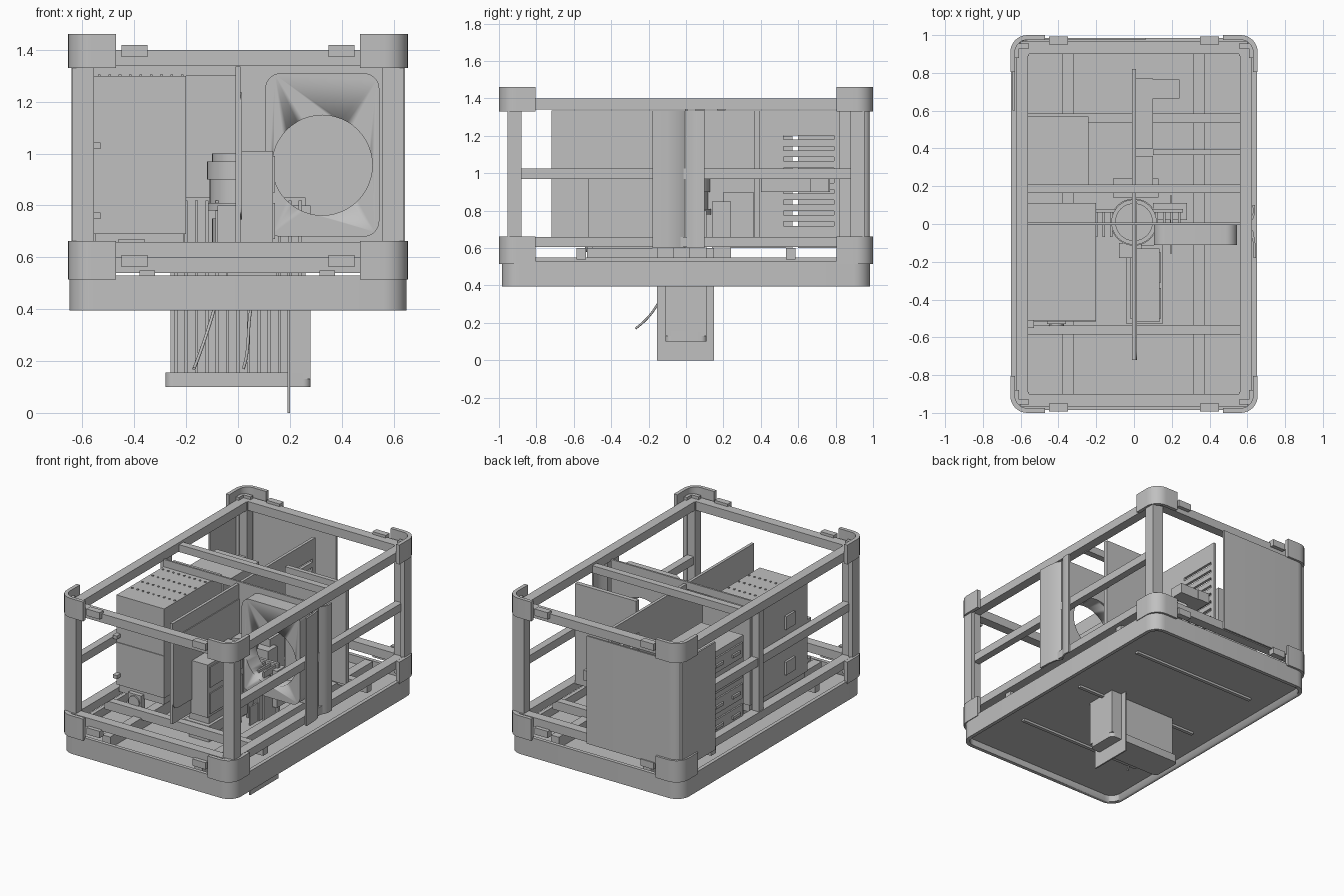
import bpy, bmesh
from math import sin, cos, pi
from mathutils import Vector

if "Cube" in bpy.data.objects:
    bpy.data.objects.remove(bpy.data.objects["Cube"])

GREY = (0.53, 0.53, 0.53, 1)
grey = bpy.data.materials.new("plain grey")
grey.use_nodes = True
grey.diffuse_color = GREY
grey.node_tree.nodes["Principled BSDF"].inputs["Base Color"].default_value = GREY


def finish(name, bm, smooth=False):
    bmesh.ops.recalc_face_normals(bm, faces=bm.faces)
    me = bpy.data.meshes.new(name)
    bm.to_mesh(me)
    bm.free()
    ob = bpy.data.objects.new(name, me)
    bpy.context.collection.objects.link(ob)
    me.materials.append(grey)
    if smooth:
        bpy.ops.object.select_all(action='DESELECT')
        bpy.context.view_layer.objects.active = ob
        ob.select_set(True)
        bpy.ops.object.shade_smooth_by_angle()
    return ob


def add_box(bm, x, y, z):
    verts = bmesh.ops.create_cube(bm, size=1)["verts"]
    for v in verts:
        for i, (lo, hi) in enumerate((x, y, z)):
            v.co[i] = lo + (v.co[i] + 0.5) * (hi - lo)


def boxes(name, *parts):
    bm = bmesh.new()
    for p in parts:
        add_box(bm, *p)
    return finish(name, bm)


def arc(cx, cy, r, a0, a1, n=8):
    return [(cx + r * cos(a0 + (a1 - a0) * i / n), cy + r * sin(a0 + (a1 - a0) * i / n)) for i in range(n + 1)]


def rounded(hx, hy, r):
    pts = []
    for k, (sx, sy) in enumerate(((1, 1), (-1, 1), (-1, -1), (1, -1))):
        pts += arc(sx * (hx - r), sy * (hy - r), r, k * pi / 2, (k + 1) * pi / 2)
    return pts


def prism(name, pts, lo, hi, axis='z', smooth=True):
    # extrude a 2D outline along z, or along y with (x, z) points
    bm = bmesh.new()
    place = (lambda p, h: (p[0], p[1], h)) if axis == 'z' else (lambda p, h: (p[0], h, p[1]))
    face = bm.faces.new([bm.verts.new(place(p, lo)) for p in pts])
    out = bmesh.ops.extrude_face_region(bm, geom=[face])
    shift = Vector(place((0, 0), hi - lo))
    bmesh.ops.translate(bm, vec=shift, verts=[v for v in out["geom"] if isinstance(v, bmesh.types.BMVert)])
    return finish(name, bm, smooth)


def cut(ob, cutter):
    m = ob.modifiers.new("opening", 'BOOLEAN')
    m.object, m.operation, m.solver = cutter, 'DIFFERENCE', 'EXACT'
    cutter.hide_render = True
    cutter.hide_set(True)


def corner_wrap(name, sx, sy, x_end, y_end, hx, hy, r, t, z0, z1):
    # sheet that wraps round one upright corner
    cx, cy = hx - r, hy - r
    outer = [(hx, y_end)] + arc(cx, cy, r, 0, pi / 2) + [(x_end, hy)]
    inner = [(hx - t, y_end)] + arc(cx, cy, r - t, 0, pi / 2) + [(x_end, hy - t)]
    prism(name, [(sx * x, sy * y) for x, y in outer + inner[::-1]], z0, z1)


# Tray: rounded wall with an inset floor, ribbed underneath
wall = prism("tray_wall", rounded(0.65, 0.985, 0.09), 0.395, 0.53)
cut(wall, prism("tray_cutter", rounded(0.625, 0.96, 0.07), 0.3, 0.6))
prism("tray_floor", rounded(0.63, 0.965, 0.07), 0.44, 0.475)
boxes("floor_ribs", *[((-0.48, 0.48), (y - 0.012, y + 0.012), (0.425, 0.45)) for y in (-0.55, 0.02, 0.6)])
boxes("floor_rails", *[((x - 0.03, x + 0.03), (-0.92, 0.92), (0.47, 0.55)) for x in (-0.35, 0.345)],
      *[((-0.6, 0.6), (y - 0.025, y + 0.025), (0.54, 0.6)) for y in (-0.56, 0.56)])

# Frame: corner posts, end beams, side beams and caps
posts, ends, sides, tabs = [], [], [], []
for sx in (-1, 1):
    for z0, z1 in ((0.605, 0.66), (1.34, 1.4)):
        sides.append((sorted((sx * 0.56, sx * 0.625)), (-0.95, 0.95), (z0, z1)))
    sides.append((sorted((sx * 0.565, sx * 0.615)), (-0.9, 0.9), (0.97, 1.025)))
    for sy in (-1, 1):
        posts.append((sorted((sx * 0.555, sx * 0.64)), sorted((sy * 0.93, sy * 0.955)), (0.53, 1.42)))
        posts.append((sorted((sx * 0.61, sx * 0.64)), sorted((sy * 0.88, sy * 0.955)), (0.53, 1.42)))
        posts.append((sorted((sx * 0.555, sx * 0.61)), sorted((sy * 0.89, sy * 0.93)), (0.53, 1.4)))
        for z in (0.585, 1.395):
            tabs.append((sorted((sx * 0.35, sx * 0.45)), sorted((sy * 0.95, sy * 0.992)), (z - 0.023, z + 0.023)))
        for z0, z1 in ((0.515, 0.663), (1.33, 1.462)):
            corner_wrap("corner_cap", sx, sy, 0.47, 0.805, 0.655, 1.0, 0.09, 0.025, z0, z1)
for sy in (-1, 1):
    for z0, z1 in ((0.6, 0.66), (1.34, 1.4)):
        ends.append(((-0.6, 0.6), sorted((sy * 0.9, sy * 0.965)), (z0, z1)))
boxes("frame_posts", *posts)
boxes("frame_end_beams", *ends)
boxes("frame_side_beams", *sides)
boxes("frame_tabs", *tabs)
boxes("top_cross_beam", ((-0.57, 0.57), (0.165, 0.21), (1.335, 1.385)))
boxes("top_strip", ((-0.56, 0.56), (-0.005, 0.008), (1.3, 1.35)))
boxes("right_middle_post", ((-0.62, -0.57), (0.05, 0.1), (0.6, 1.36)))

# Cover wrapped round the rear right corner
corner_wrap("rear_corner_cover", -1, 1, -0.06, 0.6, 0.643, 0.985, 0.08, 0.012, 0.6, 1.335)

# Creased side cover on the left
crease = [(0.645, -0.18), (0.642, -0.1), (0.632, -0.04), (0.61, -0.005), (0.632, 0.03), (0.642, 0.06), (0.64, 0.1)]
prism("left_creased_cover", crease + [(x - 0.012, y) for x, y in crease[::-1]], 0.6, 1.335)

# Slotted central partition with a raised rounded panel
wall = boxes("central_partition", ((-0.01, 0.01), (-0.72, 0.82), (0.65, 1.335)))
slots = [((-0.05, 0.05), (0.52, 0.79), (z - 0.011, z + 0.011)) for z in [0.73 + 0.0575 * i for i in range(9)]]
cut(wall, boxes("slot_cutter", *slots))
stamp = prism("partition_stamp", rounded(0.42, 0.245, 0.05), 0, 0.008)
stamp.rotation_euler = (pi / 2, 0, pi / 2)
stamp.location = (0.008, -0.3, 0.99)

# Fan shroud with a round opening and its neighbouring rear partition
pts = [(x + 0.325, z + 0.995) for x, z in rounded(0.22, 0.315, 0.06)]
shroud = prism("fan_shroud", pts, -0.11, 0.0, 'y')
plate = boxes("shroud_plate", ((0.01, 0.56), (-0.005, 0.008), (0.65, 1.335)))
disc = [(0.325 + 0.193 * cos(i * pi / 24), 0.955 + 0.193 * sin(i * pi / 24)) for i in range(48)]
hole = prism("fan_hole_cutter", disc, -0.3, 0.2, 'y')
cut(shroud, hole)
cut(plate, hole)
boxes("left_rear_partition", ((0.1, 0.56), (0.365, 0.395), (0.65, 1.335)))

# Front right cabinet with a seam, rivets, clips and a small fan
boxes("front_cabinet", ((-0.56, -0.2), (-0.51, 0.11), (0.69, 1.3)),
      ((-0.55, -0.21), (-0.5, 0.1), (0.64, 0.69)),
      ((-0.56, -0.2), (-0.515, -0.505), (0.97, 0.98)))
boxes("cabinet_rivets", *[((-0.54 + 0.04 * i, -0.53 + 0.04 * i), (y, y + 0.01), (1.295, 1.306))
                          for i in range(9) for y in (-0.38, -0.27, -0.16, -0.05)])
boxes("cabinet_clips", *[((-0.56, -0.53), (-0.55, -0.5), (z - 0.012, z + 0.012)) for z in (0.76, 1.03)])
boxes("cabinet_fan", ((-0.46, -0.36), (-0.53, -0.49), (0.57, 0.67)))
fan = [(-0.41 + 0.04 * cos(i * pi / 10), 0.62 + 0.04 * sin(i * pi / 10)) for i in range(20)]
prism("cabinet_fan_ring", fan, -0.54, -0.52, 'y')
boxes("cabinet_side_vents", *[((-0.575, -0.555), (-0.36, -0.26), (z, z + 0.09)) for z in (0.76, 1.07)])

# Rear right drawer unit
drawers = [((-0.57, -0.55), (0.2, 0.55), (z, z + 0.1)) for z in (0.64, 0.78, 0.92, 1.06)]
handles = [((-0.582, -0.565), (y, y + 0.08), (d[2][0] + 0.04, d[2][0] + 0.06)) for d in drawers for y in (0.24, 0.42)]
boxes("drawer_unit", ((-0.56, -0.24), (0.18, 0.57), (0.6, 1.2)))
boxes("drawer_fronts", *drawers, *handles)

# Control box beside the partition, with four panes
boxes("control_box", ((0.01, 0.135), (-0.52, -0.13), (0.65, 1.01)), ((-0.04, 0.15), (-0.53, -0.11), (0.53, 0.6)),
      ((-0.02, 0.13), (-0.5, -0.15), (0.47, 0.66)))
boxes("control_panes", *[((0.13, 0.142), (y, y + 0.16), (z, z + 0.14))
                         for y in (-0.5, -0.31) for z in (0.67, 0.85)])
boxes("rear_duct", ((0.01, 0.1), (0.2, 0.36), (0.65, 0.9)), ((0.01, 0.1), (0.4, 0.77), (0.9, 0.97)),
      ((0.1, 0.24), (0.665, 0.765), (0.9, 0.97)))

# Pump body: stacked rings about an upright axis
for r, z0, z1 in ((0.1, 0.6, 0.75), (0.125, 0.78, 0.81), (0.11, 0.81, 0.9), (0.12, 0.9, 0.97), (0.1, 0.97, 1.0)):
    prism("pump_ring", arc(0, 0.01, r, 0, 2 * pi * 31 / 32, 31), z0, z1)
boxes("pump_bracket", ((-0.11, 0.13), (0.14, 0.24), (0.55, 0.85)), ((-0.08, 0.04), (-0.18, -0.1), (0.55, 0.8)),
      ((0.1, 0.28), (0.02, 0.11), (0.55, 0.8)))

# Finned exchanger hanging through the floor
fins = [((x - 0.006, x + 0.006), (-0.07, 0.07), (0.15, 0.82)) for x in [-0.24 + 0.04 * i for i in range(13)]]
boxes("exchanger_fins", *fins)
boxes("exchanger_plate", ((-0.26, 0.26), (0.06, 0.08), (0.14, 0.83)))
base = prism("exchanger_base", rounded(0.28, 0.11, 0.03), 0.1, 0.155)
cut(base, prism("base_cutter", rounded(0.26, 0.09, 0.02), 0.12, 0.3))
boxes("lower_side_plate", ((0.19, 0.2), (-0.155, 0.15), (0, 0.6)))
boxes("lower_side_box", ((0.2, 0.28), (-0.11, 0.11), (0.13, 0.45)), ((0.2, 0.27), (-0.03, 0.03), (0.1, 0.13)))

# Loose cables under the tray
for path in (((-0.08, -0.1, 0.44), (-0.12, -0.13, 0.3), (-0.15, -0.2, 0.22), (-0.17, -0.27, 0.17)),
             ((0.06, -0.09, 0.44), (0.03, -0.1, 0.35), (0.05, -0.11, 0.25), (0.02, -0.1, 0.17))):
    cu = bpy.data.curves.new("cable", 'CURVE')
    cu.dimensions, cu.bevel_depth, cu.bevel_resolution = '3D', 0.006, 2
    sp = cu.splines.new('NURBS')
    sp.points.add(len(path) - 1)
    for p, co in zip(sp.points, path):
        p.co = (*co, 1)
    sp.use_endpoint_u = True
    cu.materials.append(grey)
    bpy.context.collection.objects.link(bpy.data.objects.new("cable", cu))
